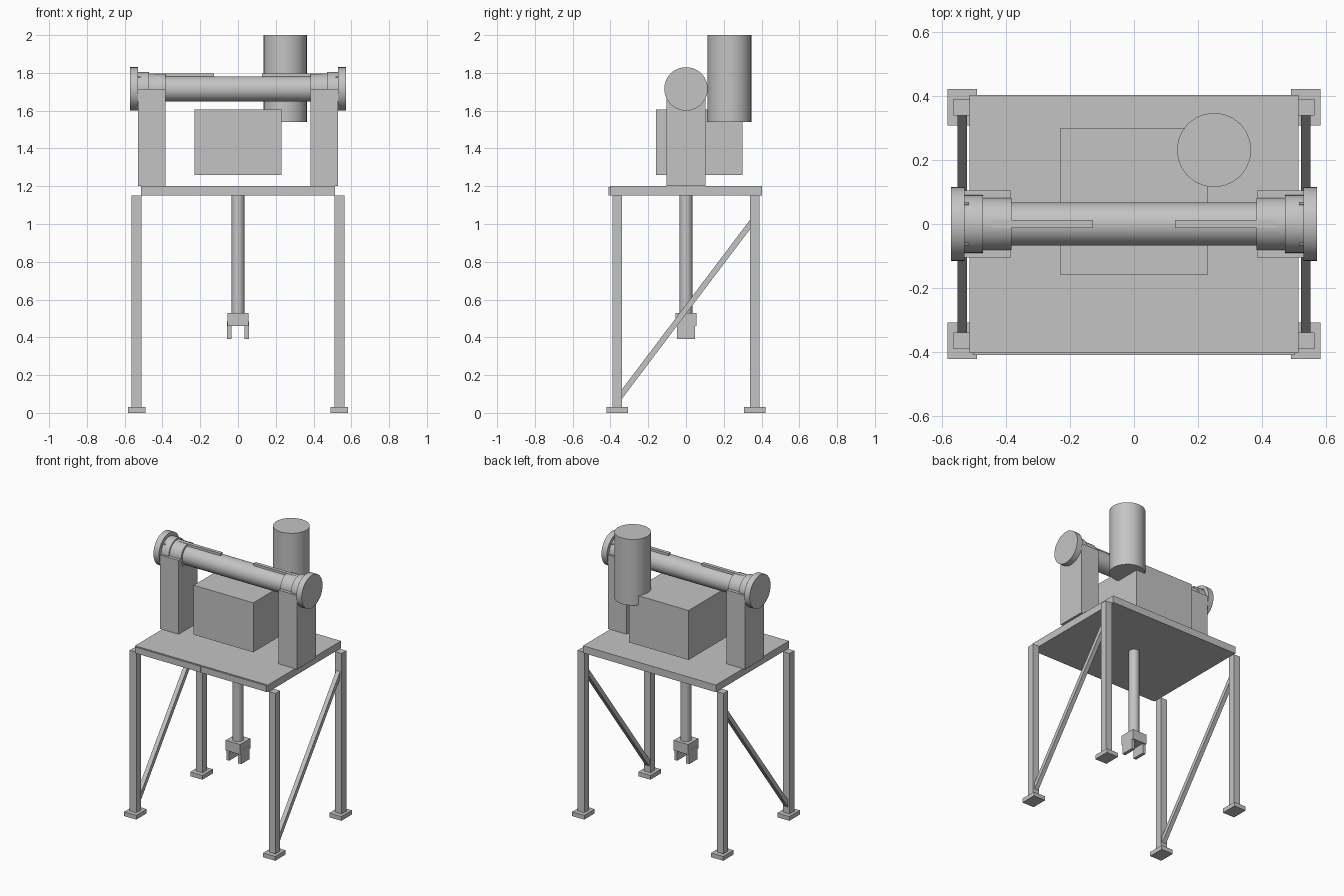
import bpy
import math
from mathutils import Vector

default = bpy.data.objects.get("Cube")
if default:
    bpy.data.objects.remove(default, do_unlink=True)

grey = bpy.data.materials.new("light_grey")
grey.use_nodes = True
colour = (0.55, 0.55, 0.55, 1)
grey.diffuse_color = colour
grey.node_tree.nodes["Principled BSDF"].inputs["Base Color"].default_value = colour


def finish(name):
    obj = bpy.context.object
    obj.name = name
    obj.data.materials.append(grey)
    return obj


def box(name, x, y, z):
    """Box from its (low, high) range on each axis."""
    ranges = (x, y, z)
    bpy.ops.mesh.primitive_cube_add(size=1, location=[sum(r) / 2 for r in ranges])
    obj = finish(name)
    obj.scale = [abs(r[1] - r[0]) for r in ranges]
    bpy.ops.object.transform_apply(location=False, rotation=False, scale=True)
    return obj


def rod(name, start, end, radius, sides=32):
    """Smooth cylinder between two points."""
    a, b = Vector(start), Vector(end)
    bpy.ops.mesh.primitive_cylinder_add(
        vertices=sides, radius=radius, depth=(b - a).length, location=(a + b) / 2)
    obj = finish(name)
    obj.rotation_euler = (b - a).to_track_quat("Z", "Y").to_euler()
    bpy.ops.object.shade_smooth_by_angle(angle=math.radians(35))
    return obj


# Table top with two thin front trim plates
box("table_top", (-0.513, 0.513), (-0.403, 0.403), (1.15, 1.2))
AXLE_Z = 1.715

for side, s in (("right", -1), ("left", 1)):
    box(side + "_front_trim", (s * 0.002, s * 0.503), (-0.409, -0.402), (1.152, 1.195))

    # Legs and feet
    for end, e in (("front", -1), ("back", 1)):
        box(f"{side}_{end}_leg", (s * 0.512, s * 0.563), (e * 0.339, e * 0.39), (0.02, 1.15))
        box(f"{side}_{end}_foot", (s * 0.49, s * 0.583), (e * 0.307, e * 0.422), (0, 0.03))

    # Diagonal brace from the front foot to the top of the back leg
    a, b = Vector((s * 0.536, -0.35, 0.085)), Vector((s * 0.536, 0.35, 1.012))
    mid, half = (a + b) / 2, (b - a).length / 2
    brace = box(side + "_brace", (mid.x - 0.015, mid.x + 0.015),
                (-0.015, 0.015), (mid.z - half, mid.z + half))
    brace.rotation_euler.x = -math.atan2(b.y - a.y, b.z - a.z)

    # Axle support and stepped hub
    box(side + "_support", (s * 0.385, s * 0.53), (-0.104, 0.104), (1.2, AXLE_Z))
    for part, x0, x1, r in (("inner_collar", 0.383, 0.474, 0.081),
                            ("outer_collar", 0.472, 0.532, 0.09),
                            ("end_disc", 0.53, 0.572, 0.115)):
        rod(f"{side}_{part}", (s * x0, 0, AXLE_Z), (s * x1, 0, AXLE_Z), r, 48)

    # Key bar on top of the axle and small retaining pins by the disc
    box(side + "_key", (s * 0.128, s * 0.445), (-0.012, 0.012), (1.77, 1.797))
    for i in range(4):
        t = math.radians(45 + 90 * i)
        y, z = 0.089 * math.cos(t), AXLE_Z + 0.089 * math.sin(t)
        rod(f"{side}_pin_{i + 1}", (s * 0.515, y, z), (s * 0.532, y, z), 0.006, 8)

    # Half of the main axle, meeting at the centre
    rod(side + "_axle", (0, 0, AXLE_Z), (s * 0.54, 0, AXLE_Z), 0.067, 48)

    # Gripper finger
    box(side + "_finger", (s * 0.034, s * 0.057), (-0.048, 0.048), (0.39, 0.485))

# Gear housing and upright motor
box("gear_housing", (-0.23, 0.23), (-0.16, 0.3), (1.26, 1.605))
rod("motor", (0.25, 0.231, 1.54), (0.25, 0.231, 2), 0.116, 24)

# Hanging shaft and gripper body
rod("hanging_shaft", (0, 0, 0.52), (0, 0, 1.16), 0.034)
box("gripper_body", (-0.056, 0.056), (-0.056, 0.056), (0.46, 0.53))
